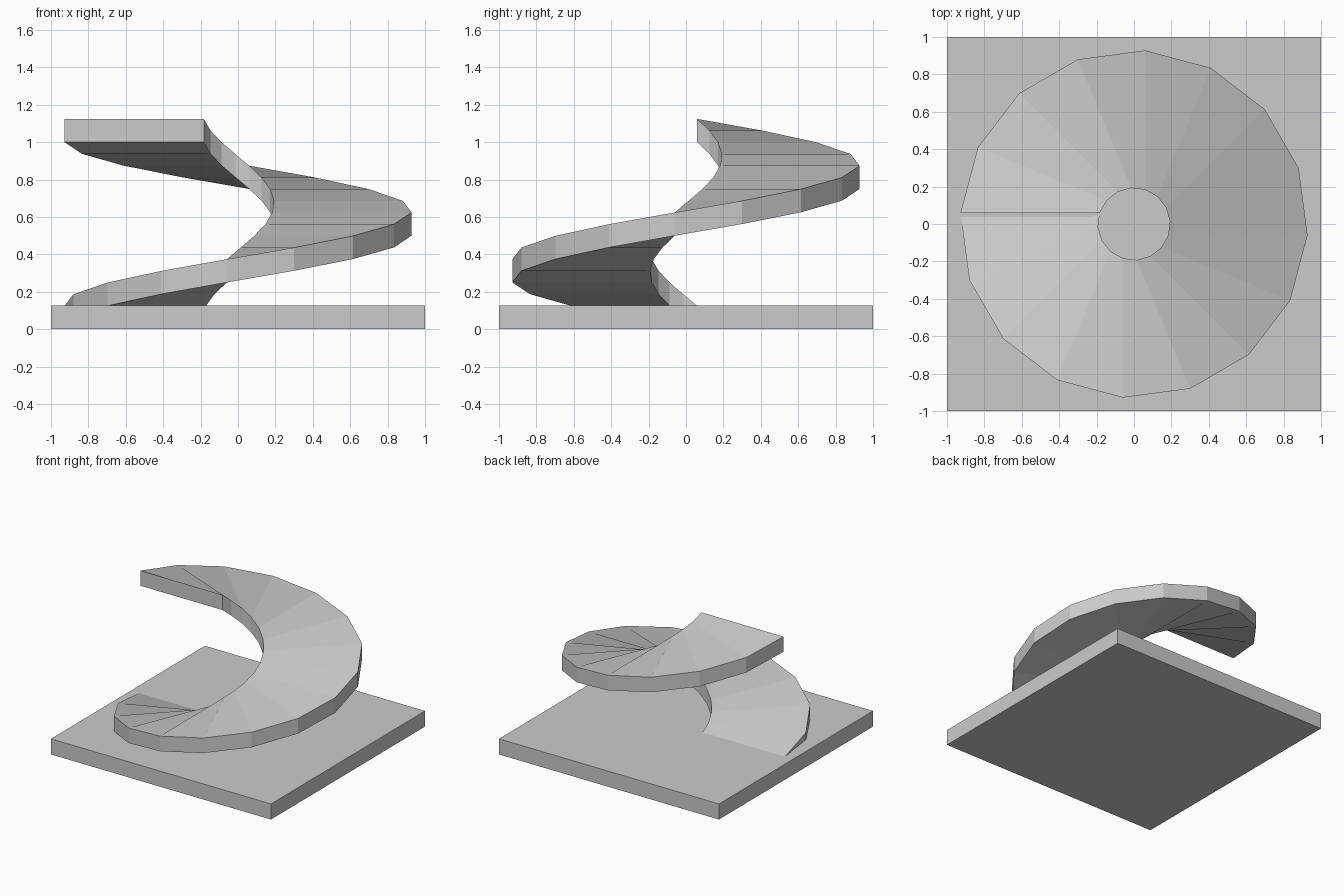
import bpy, bmesh, math
from mathutils import Matrix

if "Cube" in bpy.data.objects:
    bpy.data.objects.remove(bpy.data.objects["Cube"])

BASE_H = 0.128
STEPS = 16
RISE = 1.0
THICK = 0.124
Y0, X_OUT, X_IN = 0.06, -0.928, -0.183


def add_object(name, bm):
    bmesh.ops.recalc_face_normals(bm, faces=bm.faces)
    mesh = bpy.data.meshes.new(name)
    bm.to_mesh(mesh)
    bm.free()
    obj = bpy.data.objects.new(name, mesh)
    bpy.context.collection.objects.link(obj)
    return obj


# square base slab
bm = bmesh.new()
bmesh.ops.create_cube(bm, size=1, matrix=Matrix.Translation((0, 0, BASE_H / 2))
                      @ Matrix.Diagonal((2, 2, BASE_H, 1)))
add_object("base_slab", bm)

# spiral ramp: rectangular section swept one full turn while rising
bm = bmesh.new()
section = [(X_OUT, 0), (X_IN, 0), (X_IN, THICK), (X_OUT, THICK)]
rings = []
for i in range(STEPS + 1):
    a = 2 * math.pi * i / STEPS
    c, s = math.cos(a), math.sin(a)
    rings.append([bm.verts.new((x * c - Y0 * s, x * s + Y0 * c, z + RISE * i / STEPS))
                  for x, z in section])
for r0, r1 in zip(rings, rings[1:]):
    for k in range(4):
        n = (k + 1) % 4
        bm.faces.new((r0[k], r0[n], r1[n], r1[k]))

# closed ends
bm.faces.new(rings[0])
bm.faces.new(rings[-1])
add_object("spiral_ramp", bm)
